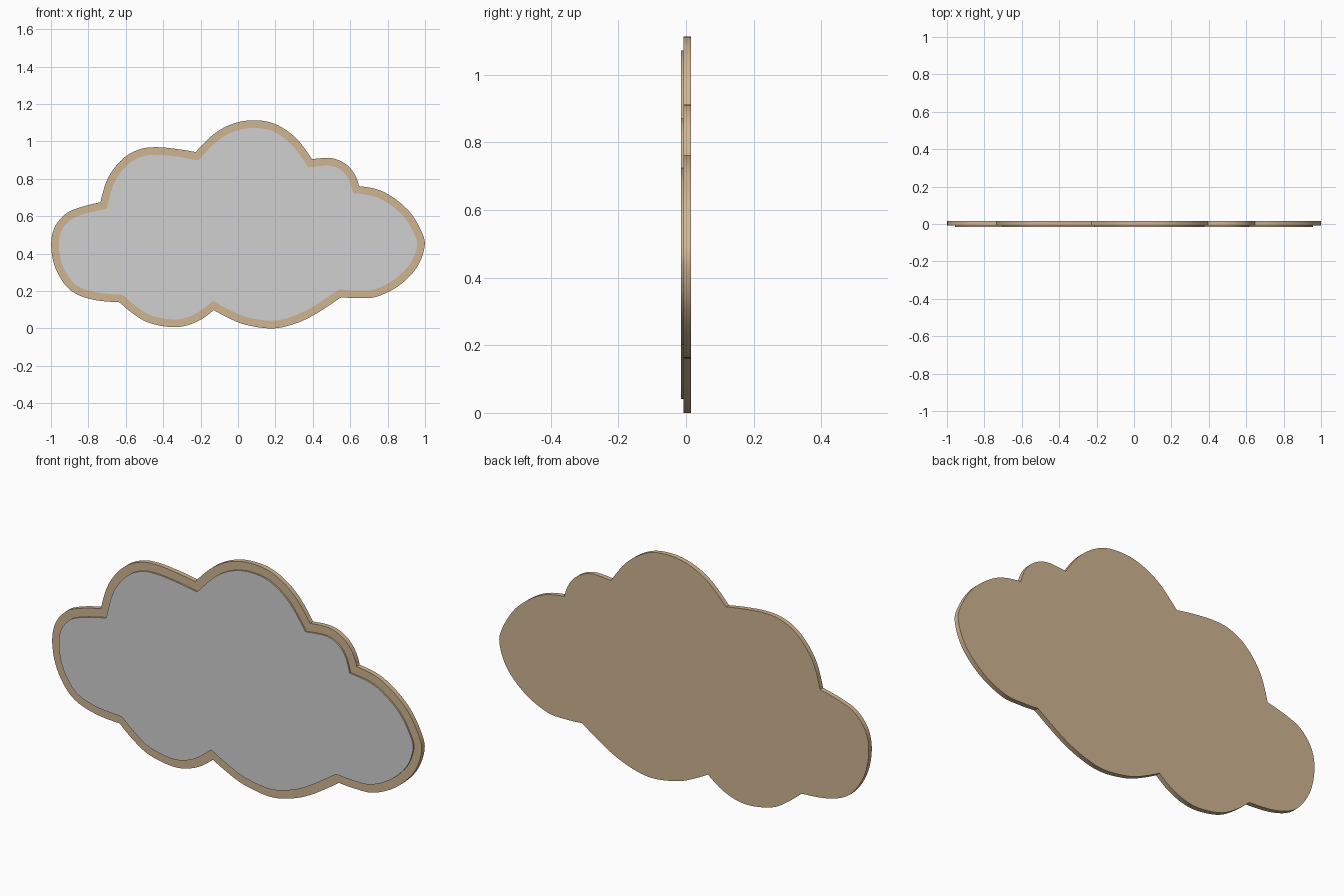
import bpy, bmesh, math
from mathutils import Vector
from mathutils.interpolate import poly_3d_calc  # noqa: F401

if "Cube" in bpy.data.objects:
    bpy.data.objects.remove(bpy.data.objects["Cube"])


def material(name, rgb):
    m = bpy.data.materials.new(name)
    m.diffuse_color = (*rgb, 1)
    m.use_nodes = True
    m.node_tree.nodes["Principled BSDF"].inputs["Base Color"].default_value = m.diffuse_color
    return m


TAN = material("tan wood", (0.63, 0.46, 0.285))
SILVER = material("silver glass", (0.63, 0.63, 0.63))

# Cloud lobes, clockwise from the front; each starts at a sharp notch (x, z)
LOBES = [
    [(-.737, .679), (-.694, .813), (-.614, .914), (-.523, .963), (-.432, .973), (-.325, .963)],
    [(-.228, .947), (-.131, 1.043), (-.035, 1.096), (.072, 1.117), (.19, 1.1), (.303, 1.027)],
    [(.394, .909), (.501, .914), (.576, .882), (.622, .829)],
    [(.646, .765), (.78, .733), (.909, .636), (.984, .513), (.995, .433), (.952, .326),
     (.855, .23), (.737, .173), (.641, .166)],
    [(.55, .171), (.394, .07), (.276, .021), (.169, .004), (.035, .025), (-.056, .062)],
    [(-.131, .102), (-.206, .048), (-.292, .016), (-.378, .013), (-.485, .037), (-.566, .086)],
    [(-.635, .144), (-.785, .16), (-.898, .209), (-.973, .316), (-1.0, .438), (-.984, .54),
     (-.925, .615), (-.85, .65)],
]


def outline(steps=5):
    """Smooth curve through every lobe, sharp where lobes meet."""
    pts = []
    for i, lobe in enumerate(LOBES):
        p = [Vector(q) for q in lobe + [LOBES[(i + 1) % len(LOBES)][0]]]
        # end tangents follow the bend of the lobe
        p = [p[0] * 2.5 - p[1] * 2 + p[2] * .5] + p + [p[-1] * 2.5 - p[-2] * 2 + p[-3] * .5]
        for k in range(1, len(p) - 2):
            a, b, c, d = p[k - 1:k + 3]
            for s in range(steps):
                t = s / steps
                pts.append(.5 * (2 * b + (c - a) * t + (2 * a - 5 * b + 4 * c - d) * t * t
                                 + (3 * b - a - 3 * c + d) * t ** 3))
    return pts


def inset(pts, w):
    """Mitred inward offset of a clockwise outline."""
    out = []
    for i, p in enumerate(pts):
        d1 = (p - pts[i - 1]).normalized()
        d2 = (pts[(i + 1) % len(pts)] - p).normalized()
        n1, n2 = Vector((d1.y, -d1.x)), Vector((d2.y, -d2.x))
        out.append(p + (n1 + n2) * (w / (1 + n1.dot(n2))))
    return out


def plate(name, pts, y0, y1, front):
    bm = bmesh.new()
    f = [bm.verts.new((p.x, y0, p.y)) for p in pts]
    b = [bm.verts.new((p.x, y1, p.y)) for p in pts]
    face = bm.faces.new(f)
    bm.faces.new(b[::-1])
    for i in range(len(pts)):
        j = (i + 1) % len(pts)
        bm.faces.new((f[i], b[i], b[j], f[j]))
    bmesh.ops.recalc_face_normals(bm, faces=bm.faces[:])
    face.material_index = 1 if front else 0
    me = bpy.data.meshes.new(name)
    bm.to_mesh(me)
    bm.free()
    me.materials.append(TAN)
    if front:
        me.materials.append(front)
    ob = bpy.data.objects.new(name, me)
    bpy.context.collection.objects.link(ob)
    bpy.ops.object.select_all(action='DESELECT')
    ob.select_set(True)
    bpy.context.view_layer.objects.active = ob
    bpy.ops.object.shade_smooth_by_angle(angle=math.radians(25))


cloud = outline()
low = min(p.y for p in cloud)
mid = (min(p.x for p in cloud) + max(p.x for p in cloud)) / 2
cloud = [p - Vector((mid, low)) for p in cloud]

# Backing board, and the raised mirror with wooden edges and a glass face
plate("backing_board", cloud, -.008, .0155, None)
plate("mirror_panel", inset(cloud, .041), -.0155, -.008, SILVER)
